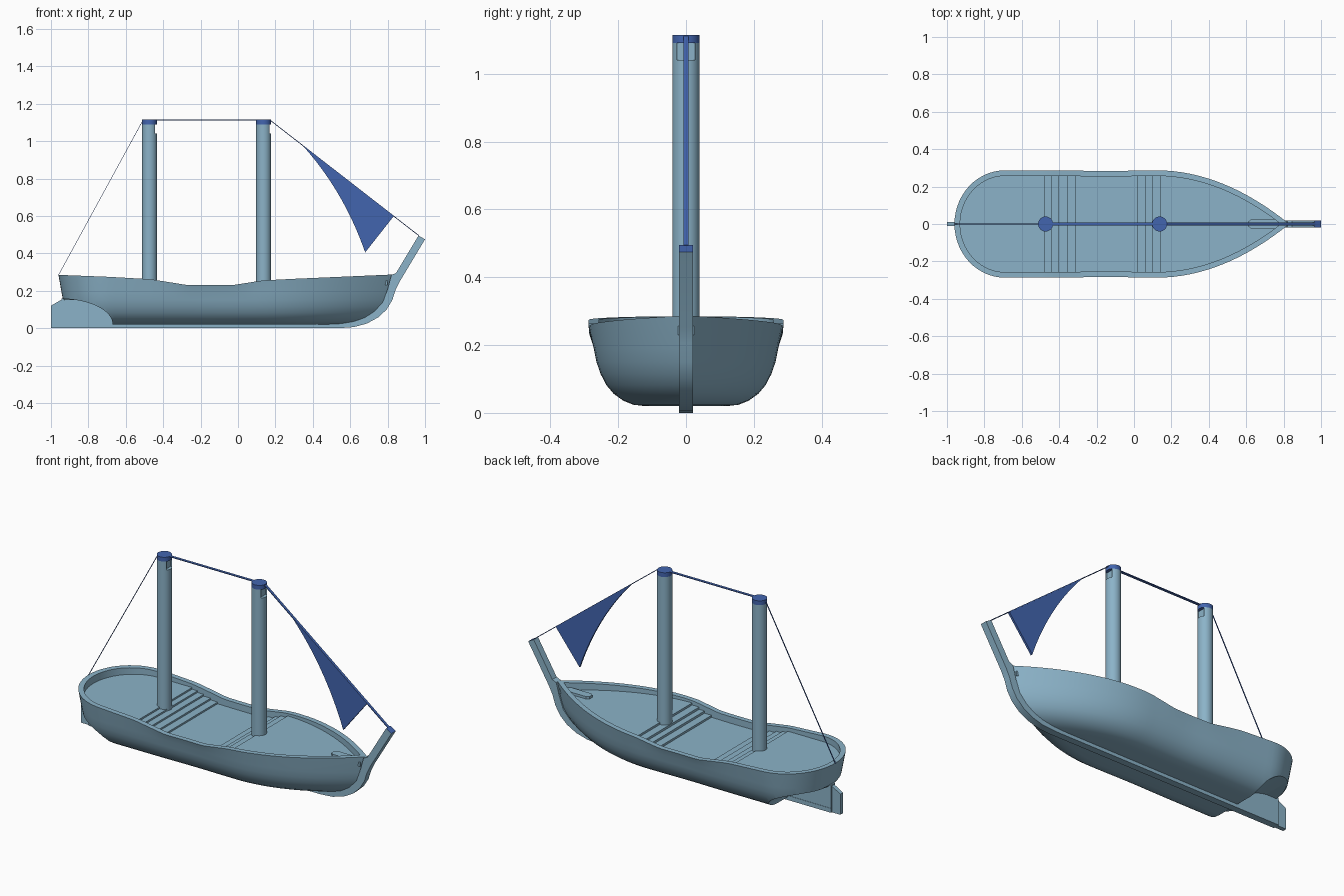
import bpy, bmesh, math
from mathutils import Vector

if "Cube" in bpy.data.objects:
    bpy.data.objects.remove(bpy.data.objects["Cube"])


def material(name, rgb):
    m = bpy.data.materials.new(name)
    m.diffuse_color = (*rgb, 1)
    m.use_nodes = True
    m.node_tree.nodes["Principled BSDF"].inputs["Base Color"].default_value = m.diffuse_color
    return m


PALE = material("pale_blue", (0.26, 0.45, 0.58))
BLUE = material("deep_blue", (0.055, 0.13, 0.43))


def finish(bm, name, *mats):
    bmesh.ops.recalc_face_normals(bm, faces=bm.faces)
    me = bpy.data.meshes.new(name)
    bm.to_mesh(me)
    bm.free()
    ob = bpy.data.objects.new(name, me)
    bpy.context.collection.objects.link(ob)
    for m in mats:
        me.materials.append(m)
    return ob


def smooth(ob, angle=35):
    bpy.ops.object.select_all(action='DESELECT')
    ob.select_set(True)
    bpy.context.view_layer.objects.active = ob
    bpy.ops.object.shade_smooth_by_angle(angle=math.radians(angle))


def cut(ob, cutter):
    mod = ob.modifiers.new("cut", 'BOOLEAN')
    mod.operation, mod.solver, mod.object = 'DIFFERENCE', 'EXACT', cutter
    bpy.context.view_layer.objects.active = ob
    bpy.ops.object.modifier_apply(modifier=mod.name)
    bpy.data.objects.remove(cutter)


def prism(name, pts, axis, a, b, *mats):
    """Extrude a 2D polygon: axis 'y' takes (x, z) points, axis 'z' takes (x, y)."""
    bm = bmesh.new()
    place = (lambda p, d: (p[0], d, p[1])) if axis == 'y' else (lambda p, d: (p[0], p[1], d))
    lo = [bm.verts.new(place(p, a)) for p in pts]
    hi = [bm.verts.new(place(p, b)) for p in pts]
    bm.faces.new(lo)
    bm.faces.new(hi)
    n = len(pts)
    for i in range(n):
        j = (i + 1) % n
        bm.faces.new((lo[i], lo[j], hi[j], hi[i]))
    return finish(bm, name, *mats)


def interp(knots, x):
    if x <= knots[0][0]:
        return knots[0][1]
    for (x0, z0), (x1, z1) in zip(knots, knots[1:]):
        if x <= x1:
            return z0 + (z1 - z0) * (x - x0) / (x1 - x0)
    return knots[-1][1]


AFT, FORE = -0.69, 0.12     # ends of the straight midships


def half_outline(w, xs, xb):
    """Rounded stern, straight middle, parabolic bow, from stern to bow."""
    pts = []
    for i in range(14):
        a = math.pi / 2 * i / 14
        pts.append((AFT + (xs - AFT) * math.cos(a), w * math.sin(a)))
    for i in range(24):
        x = AFT + (FORE - AFT) * i / 24
        pts.append((x, w * (1 - 0.015 * math.exp(-((x + 0.15) / 0.15) ** 2))))
    for i in range(25):
        u = math.sin(math.pi / 2 * i / 24)
        pts.append((FORE + (xb - FORE) * u, w * (1 - u * u)))
    return pts


def ring(w, xs, xb):
    top = half_outline(w, xs, xb)
    return top + [(x, -y) for x, y in top[-2:0:-1]]


# Hull: stacked outlines from the flat bottom to the rim, then down inside
SHEER = [(-0.96, 0.285), (-0.7, 0.275), (-0.47, 0.262), (-0.38, 0.248), (-0.27, 0.23),
         (-0.03, 0.23), (0.13, 0.255), (0.3, 0.264), (0.83, 0.287)]
LEVELS = [(0.02, 0.12, -0.80, 0.50), (0.024, 0.155, -0.84, 0.58), (0.036, 0.185, -0.87, 0.65),
          (0.056, 0.213, -0.89, 0.705), (0.082, 0.235, -0.91, 0.745), (0.115, 0.252, -0.925, 0.775),
          (0.15, 0.264, -0.935, 0.795), (0.19, 0.272, -0.943, 0.808),
          (None, 0.287, -0.96, 0.83), (None, 0.257, -0.93, 0.785), (0.16, 0.257, -0.93, 0.785)]
bm = bmesh.new()
rows = []
for z, w, xs, xb in LEVELS:
    rows.append([bm.verts.new((x, y, z if z else interp(SHEER, x))) for x, y in ring(w, xs, xb)])
for lo, hi in zip(rows, rows[1:]):
    for i in range(len(lo)):
        j = (i + 1) % len(lo)
        bm.faces.new((lo[i], lo[j], hi[j], hi[i]))
bm.faces.new(rows[0])
bm.faces.new(rows[-1])
hull = finish(bm, "hull", PALE)

# Elliptical hollow under the stern
hollow = [(-0.95 + 0.28 * math.cos(a), 0.02 + 0.137 * math.sin(a))
          for a in (2 * math.pi * i / 64 for i in range(64))]
cut(hull, prism("stern_cutter", hollow, 'y', -0.5, 0.5))
smooth(hull)

# Deck: flat fore and aft decks with steps down to the waist
STEPS = [(-0.94, -0.475, 0.242), (-0.475, -0.44, 0.232), (-0.44, -0.40, 0.222), (-0.40, -0.355, 0.212),
         (-0.355, -0.31, 0.202), (-0.31, 0.015, 0.192), (0.015, 0.06, 0.204), (0.06, 0.095, 0.217),
         (0.095, 0.14, 0.23), (0.14, 0.80, 0.242)]
inner = half_outline(0.258, -0.931, 0.787)
for n, (x0, x1, z) in enumerate(STEPS):
    side = [p for p in inner if x0 < p[0] < x1 and p[1] > 0.0005]
    if x0 > -0.9:
        side.insert(0, (x0, interp(inner, x0)))
    if x1 < 0.7:
        side.append((x1, interp(inner, x1)))
    prism(f"deck_{n + 1}", side + [(x, -y) for x, y in reversed(side)], 'z', 0.15, z, PALE)

# Raised foot of the bowsprit on the fore deck
foot = [(0.61, -0.012), (0.625, -0.024), (0.80, -0.024), (0.80, 0.024), (0.625, 0.024), (0.61, 0.012)]
prism("bowsprit_foot", foot, 'z', 0.23, 0.256, PALE)

# Keel, stem and bowsprit in one piece, with a blue end face
KEEL = [(-0.945, 0), (0.54, 0), (0.62, 0.006), (0.69, 0.025), (0.75, 0.058), (0.795, 0.10), (0.825, 0.15),
        (0.843, 0.205), (0.865, 0.25), (1.0, 0.475), (0.965, 0.495), (0.845, 0.295), (0.82, 0.284),
        (0.80, 0.21), (0.775, 0.14), (0.73, 0.09), (0.67, 0.055), (0.58, 0.03), (-0.945, 0.025)]
keel = prism("keel_and_bowsprit", KEEL, 'y', -0.02, 0.02, PALE, BLUE)
for f in keel.data.polygons:
    if f.center.x > 0.97 and f.normal.z > 0.6:
        f.material_index = 1
smooth(keel, 25)

# Skeg filling the stern hollow, and the rudder behind it
skeg = [(-0.945, 0.0), (-0.66, 0.0)] + [(-0.95 + 0.285 * math.cos(a), 0.02 + 0.14 * math.sin(a))
                                        for a in (math.pi / 2 * i / 16 for i in range(16))] + [(-0.945, 0.16)]
prism("skeg", skeg, 'y', -0.018, 0.018, PALE)
prism("rudder", [(-1.0, 0), (-0.945, 0), (-0.945, 0.152), (-1.0, 0.12)], 'y', -0.012, 0.012, PALE)

# Masts with a notch below a blue cap
for name, mx in (("aft", -0.473), ("fore", 0.137)):
    circle = [(mx + 0.04 * math.cos(a), 0.04 * math.sin(a)) for a in (2 * math.pi * i / 48 for i in range(48))]
    mast = prism(name + "_mast", circle, 'z', 0.18, 1.09, PALE)
    notch = [(mx + 0.022, 1.04), (mx + 0.06, 1.04), (mx + 0.06, 1.12), (mx + 0.022, 1.12)]
    cut(mast, prism("notch_cutter", notch, 'y', -0.026, 0.026))
    smooth(mast)
    smooth(prism(name + "_mast_cap", circle, 'z', 1.09, 1.115, BLUE))


# Rigging: flat bands and a thin stern line
def band(name, a, b, half, thick):
    d = Vector((b[0] - a[0], b[1] - a[1])).normalized()
    n = Vector((-d.y, d.x)) * thick
    a, b = Vector(a), Vector(b)
    prism(name, [a - n, b - n, b + n, a + n], 'y', -half, half, BLUE)


band("stern_line", (-0.96, 0.283), (-0.508, 1.112), 0.003, 0.0012)
band("mast_line", (-0.44, 1.113), (0.105, 1.113), 0.008, 0.002)
band("bow_line", (0.172, 1.112), (0.968, 0.494), 0.008, 0.002)

# Triangular sail with a hollow trailing edge
top, low, out = Vector((0.335, 0.988)), Vector((0.68, 0.405)), Vector((0.832, 0.598))
ctrl = (top + low) / 2 + Vector((0.055, 0.045))
edge = [top * (1 - t) ** 2 + ctrl * 2 * t * (1 - t) + low * t * t for t in (i / 16 for i in range(17))]
prism("sail", edge + [out], 'y', -0.006, 0.006, BLUE)
